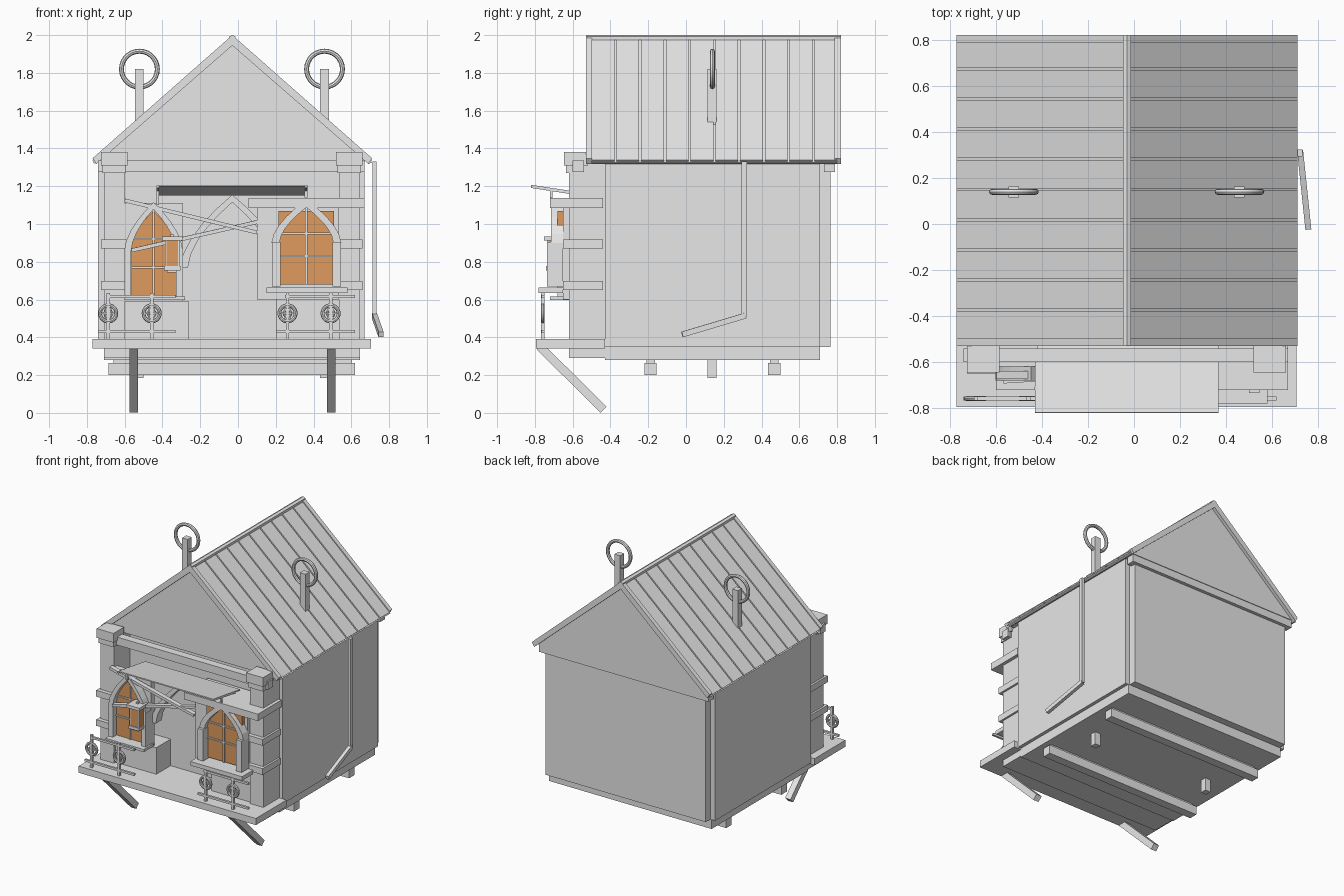
import bpy, bmesh, math
from mathutils import Vector


def material(name, rgb):
    m = bpy.data.materials.new(name)
    m.diffuse_color = (*rgb, 1)
    return m


GREY = material("plain grey", (0.8, 0.8, 0.8))
AMBER = material("amber glass", (0.74, 0.33, 0.11))


def finish(name, bm, mat):
    bmesh.ops.recalc_face_normals(bm, faces=bm.faces)
    me = bpy.data.meshes.new(name)
    bm.to_mesh(me)
    bm.free()
    me.materials.append(mat)
    ob = bpy.data.objects.new(name, me)
    bpy.context.collection.objects.link(ob)
    return ob


def prism(name, pts, y0, y1, mat=GREY):
    """Extrude an x-z outline along y."""
    bm = bmesh.new()
    face = bm.faces.new([bm.verts.new((x, y0, z)) for x, z in pts])
    ext = bmesh.ops.extrude_face_region(bm, geom=[face])
    verts = [v for v in ext["geom"] if isinstance(v, bmesh.types.BMVert)]
    bmesh.ops.translate(bm, vec=(0, y1 - y0, 0), verts=verts)
    return finish(name, bm, mat)


def box(name, x0, x1, y0, y1, z0, z1, mat=GREY):
    return prism(name, [(x0, z0), (x1, z0), (x1, z1), (x0, z1)], y0, y1, mat)


def bar(name, p, q, w, h):
    """Rectangular beam from p to q."""
    p, q = Vector(p), Vector(q)
    d = q - p
    bm = bmesh.new()
    bmesh.ops.create_cube(bm, size=1)
    bmesh.ops.scale(bm, vec=(w, h, d.length), verts=bm.verts)
    ob = finish(name, bm, GREY)
    ob.location = (p + q) / 2
    ob.rotation_euler = d.to_track_quat('Z', 'Y').to_euler()
    return ob


def ring(name, x, y, z, r, thick):
    bpy.ops.mesh.primitive_torus_add(major_radius=r, minor_radius=thick, major_segments=28,
                                     minor_segments=8, location=(x, y, z),
                                     rotation=(math.pi / 2, 0, 0))
    ob = bpy.context.object
    ob.name = name
    ob.data.materials.append(GREY)
    bpy.ops.object.shade_smooth_by_angle()


def arc(cx, w, z0, z1, n=5):
    """Pointed arch line from left foot over the apex to right foot."""
    half = [(w * (1 - (i / n) ** 1.7), z0 + (z1 - z0) * i / n) for i in range(n + 1)]
    return [(cx - x, z) for x, z in half] + [(cx + x, z) for x, z in half[-2::-1]]


def arch(name, cx, w, z0, z1, t, y0, y1):
    prism(name, arc(cx, w, z0, z1) + arc(cx, w - t, z0, z1 - t)[::-1], y0, y1)


CX = -0.03  # house centre line

# House body, base and floor
box("house_body", -0.74, 0.67, -0.43, 0.71, 0.35, 1.33)
box("back_wall", -0.70, 0.635, 0.71, 0.765, 0.35, 1.33)
box("base", -0.71, 0.645, -0.43, 0.71, 0.28, 0.35)
box("porch_base", -0.71, 0.645, -0.62, -0.43, 0.29, 0.345)
box("porch_floor", -0.77, 0.705, -0.795, -0.43, 0.34, 0.39)
for y in (-0.22, 0.435):
    box("floor_beam", -0.685, 0.62, y, y + 0.065, 0.20, 0.265)
    box("floor_beam_packing", -0.66, 0.60, y + 0.01, y + 0.055, 0.265, 0.285)
for y0, y1 in ((-0.60, -0.54), (0.73, 0.79)):
    box("eave_beam", -0.74, 0.67, y0, y1, 1.275, 1.335)

# Gables and roof planks
prism("gable", [(-0.735, 1.33), (0.675, 1.33), (CX, 1.955)], -0.505, 0.795)


def roof_side(name, s, y0, y1, drop):
    prism(name, [(CX + s * 0.74, 1.348 - drop), (CX, 2.0 - drop), (CX, 1.945),
                 (CX + s * 0.72, 1.318)], y0, y1)


for s in (-1, 1):
    roof_side("roof_underlay", s, -0.50, 0.80, 0.022)
    for i in range(10):
        y = -0.505 + i * 0.131
        roof_side("roof_plank", s, y + 0.005, y + 0.126, 0.01)
    for y in (-0.53, 0.787):
        roof_side("barge_board", s, y, y + 0.033, 0)
prism("ridge_cap", [(CX - 0.018, 1.975), (CX + 0.018, 1.975), (CX + 0.018, 1.992),
                    (CX, 2.0), (CX - 0.018, 1.992)], -0.525, 0.82)

# Ring posts running through the house
for x in (-0.522, 0.458):
    box("ring_post", x - 0.023, x + 0.023, 0.115, 0.162, 0.185, 1.82)
    ring("hanging_ring", x, 0.14, 1.82, 0.095, 0.013)

# Porch pillars with caps and bands
for x in (-0.655, 0.59):
    box("pillar", x - 0.055, x + 0.055, -0.62, -0.43, 0.39, 1.33)
    box("pillar_cap", x - 0.07, x + 0.07, -0.645, -0.52, 1.31, 1.38)
    box("pillar_capital", x - 0.062, x + 0.062, -0.635, -0.53, 1.27, 1.31)
    for z in (0.65, 0.87):
        box("pillar_band", x - 0.07, x + 0.07, -0.65, -0.44, z, z + 0.047)

# Low porch walls and window panels
box("low_wall_left", -0.60, -0.26, -0.60, -0.43, 0.39, 0.59)
box("low_wall_right", 0.20, 0.54, -0.60, -0.43, 0.39, 0.60)
box("window_panel_left", -0.60, -0.29, -0.62, -0.58, 0.59, 1.11)
box("window_panel_right", 0.10, 0.535, -0.65, -0.60, 0.60, 1.09)
box("window_header", 0.055, 0.67, -0.72, -0.44, 1.085, 1.137)
arch("door_arch", CX, 0.275, 0.77, 1.155, 0.04, -0.60, -0.53)

# Left window
LX = -0.447
prism("left_glass", [(LX - 0.118, 0.62)] + arc(LX, 0.118, 0.88, 1.07) + [(LX + 0.118, 0.62)],
      -0.64, -0.62, AMBER)
arch("left_window_arch", LX, 0.155, 0.86, 1.115, 0.037, -0.68, -0.62)
# Right window
RX = 0.362
box("right_glass", RX - 0.147, RX + 0.147, -0.68, -0.65, 0.68, 1.07, AMBER)
arch("right_window_arch", RX, 0.185, 0.90, 1.13, 0.042, -0.715, -0.65)
for s in (-1, 1):
    x = RX + s * 0.16
    box("right_window_jamb", x - 0.023, x + 0.023, -0.735, -0.65, 0.67, 0.905)
    x = LX + s * 0.137
    box("left_window_jamb", x - 0.018, x + 0.018, -0.68, -0.62, 0.61, 0.87)
box("right_sill", 0.15, 0.58, -0.78, -0.65, 0.635, 0.665)
box("left_sill", -0.60, -0.28, -0.72, -0.60, 0.597, 0.617)
# Glazing bars
for cx, w, y, z0, z1, rows in ((LX, 0.118, -0.65, 0.62, 1.08, (0.77, 0.92)),
                               (RX, 0.14, -0.69, 0.68, 1.09, (0.83, 0.95))):
    box("glazing_upright", cx - 0.006, cx + 0.006, y, y + 0.012, z0, z1)
    for z in rows:
        box("glazing_crossbar", cx - w, cx + w, y, y + 0.012, z - 0.005, z + 0.005)

# Crossed planks over the doorway
bar("crossed_plank", (-0.60, -0.655, 1.125), (0.10, -0.655, 0.955), 0.035, 0.02)
bar("crossed_plank", (-0.565, -0.675, 0.86), (0.10, -0.635, 1.01), 0.035, 0.02)

# Awning and its rods
bar("awning", (-0.027, -0.82, 1.203), (-0.027, -0.50, 1.155), 0.79, 0.008)
for x, z in ((-0.425, 1.10), (0.36, 1.14)):
    bar("awning_edge_rod", (x, -0.82, 1.197), (x, -0.55, 1.155), 0.012, 0.012)
    box("awning_hook", x - 0.007, x + 0.007, -0.72, -0.706, z, 1.19)

# Lantern
box("lantern_glass", -0.385, -0.312, -0.735, -0.665, 0.775, 0.915, AMBER)
box("lantern_cap", -0.402, -0.295, -0.752, -0.648, 0.912, 0.935)
box("lantern_base", -0.392, -0.305, -0.742, -0.658, 0.755, 0.777)
box("lantern_foot", -0.375, -0.325, -0.725, -0.675, 0.742, 0.756)
for x in (-0.387, -0.318):
    for y in (-0.737, -0.671):
        box("lantern_corner", x, x + 0.008, y, y + 0.008, 0.775, 0.915)
bar("lantern_arm", (-0.35, -0.70, 0.94), (-0.35, -0.60, 0.94), 0.015, 0.015)

# Porch railings with spoked wheels
Y = -0.758
for x0, x1, top0, top1, wheels in ((-0.74, -0.33, -0.69, -0.33, (-0.687, -0.457)),
                                   (0.20, 0.62, 0.25, 0.62, (0.262, 0.49))):
    box("lower_rail", x0, x1, Y - 0.008, Y + 0.008, 0.422, 0.438)
    box("upper_rail", top0, top1, Y - 0.008, Y + 0.008, 0.607, 0.623)
    for x in wheels:
        box("rail_post", x - 0.009, x + 0.009, Y - 0.009, Y + 0.009, 0.39, 0.635)
        ring("rail_wheel", x, Y, 0.527, 0.043, 0.010)
        ring("wheel_hub", x, Y, 0.527, 0.018, 0.007)
        for a in (0, 60, 120):
            dx, dz = 0.042 * math.cos(math.radians(a)), 0.042 * math.sin(math.radians(a))
            bar("wheel_spoke", (x - dx, Y, 0.527 - dz), (x + dx, Y, 0.527 + dz), 0.007, 0.007)

# Sloping props under the porch
for x in (-0.553, 0.493):
    bar("porch_prop", (x, -0.775, 0.352), (x, -0.436, 0.017), 0.045, 0.045)

# Bent side pole
bar("side_pole_upper", (0.722, 0.308, 1.33), (0.722, 0.308, 0.51), 0.022, 0.03)
bar("side_pole_lower", (0.722, 0.315, 0.515), (0.757, -0.02, 0.415), 0.026, 0.03)
